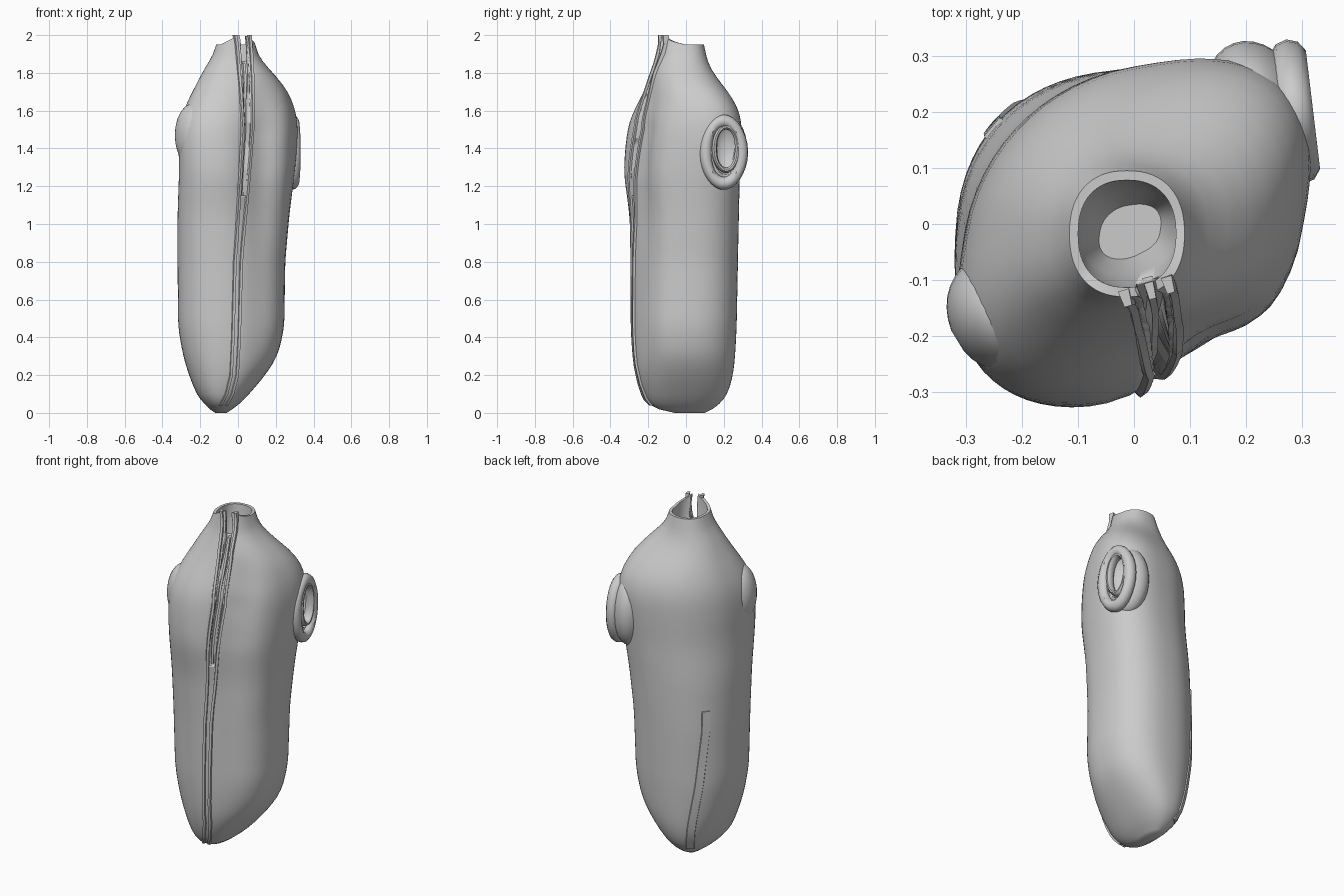
import bpy, bmesh, math
from mathutils import Vector

if "Cube" in bpy.data.objects:
    bpy.data.objects.remove(bpy.data.objects["Cube"])

# Body sections: z, x min, x max, y min, y max, skew
ROWS = [
    (0.00, -0.12, -0.06, -0.06, 0.10, 0.0), (0.02, -0.15, -0.03, -0.15, 0.14, 0.0),
    (0.05, -0.18, 0.01, -0.20, 0.18, 0.0), (0.10, -0.22, 0.06, -0.23, 0.22, 0.02),
    (0.20, -0.26, 0.145, -0.26, 0.25, 0.04), (0.30, -0.29, 0.21, -0.275, 0.26, 0.06),
    (0.45, -0.317, 0.245, -0.285, 0.268, 0.08), (0.80, -0.32, 0.25, -0.29, 0.275, 0.12),
    (1.05, -0.32, 0.272, -0.30, 0.28, 0.18), (1.27, -0.312, 0.30, -0.33, 0.285, 0.26),
    (1.43, -0.315, 0.315, -0.32, 0.295, 0.32), (1.55, -0.305, 0.315, -0.30, 0.295, 0.34),
    (1.65, -0.268, 0.29, -0.25, 0.26, 0.32), (1.74, -0.22, 0.24, -0.205, 0.19, 0.22),
    (1.82, -0.18, 0.165, -0.17, 0.13, 0.10), (1.88, -0.14, 0.115, -0.148, 0.11, 0.0),
    (1.95, -0.115, 0.09, -0.13, 0.095, 0.0)]
# Zip line seen from the front: z, x
SEAM = [(0.04, -0.075), (0.10, -0.045), (0.2, -0.02), (0.4, -0.01), (0.8, 0.0),
        (1.2, 0.03), (1.5, 0.05), (1.75, 0.045), (1.9, 0.035), (2.0, 0.025)]
# Depth of the hollow beside the zip: z, depth
DENT = [(0.05, 0.0), (0.3, 0.02), (0.8, 0.03), (1.1, 0.05), (1.3, 0.065), (1.5, 0.06),
        (1.7, 0.02), (1.8, 0.0)]
P = 0.86


def lerp_table(table, z):
    z = max(table[0][0], min(table[-1][0], z))
    for a, b in zip(table, table[1:]):
        if z <= b[0]:
            f = (z - a[0]) / (b[0] - a[0])
            return [u + (v - u) * f for u, v in zip(a, b)][1:]


def section(z):
    # Softened lookup so the profile has no kinks
    h = max(0, min(0.05, z * 0.25, (1.95 - z) * 0.3))
    parts = [lerp_table(ROWS, z + d * h) for d in (-1, -0.5, 0, 0.5, 1)]
    return [sum(c) / 5 for c in zip(*parts)]


def sp(v, p=P):
    return math.copysign(abs(v) ** p, v)


def surf(z, t):
    x0, x1, y0, y1, k = section(z)
    s = math.sin(t + k)
    x = (x0 + x1) / 2 + (x1 - x0) / 2 * sp(math.cos(t))
    y = (y0 + y1) / 2 + (y1 - y0) / 2 * sp(s)
    if s < 0:
        y += lerp_table(DENT, z)[0] * min(1, -2 * s) * math.exp(-((x - 0.12) / 0.1) ** 2)
    return Vector((x, y, z))


def front_t(z, x):
    x0, x1 = section(z)[:2]
    c = max(-1, min(1, (2 * x - x0 - x1) / (x1 - x0)))
    return -math.acos(sp(c, 1 / P))


def loft(name, rings, closed=False):
    bm = bmesh.new()
    vs = [[bm.verts.new(p) for p in r] for r in rings]
    n = len(vs[0])
    pairs = list(zip(vs, vs[1:])) + ([(vs[-1], vs[0])] if closed else [])
    for a, b in pairs:
        for i in range(n):
            j = (i + 1) % n
            bm.faces.new((a[i], a[j], b[j], b[i]))
    if not closed:
        bm.faces.new(vs[0][::-1])
        bm.faces.new(vs[-1])
    bmesh.ops.recalc_face_normals(bm, faces=bm.faces)
    me = bpy.data.meshes.new(name)
    bm.to_mesh(me)
    bm.free()
    ob = bpy.data.objects.new(name, me)
    bpy.context.collection.objects.link(ob)
    bpy.ops.object.select_all(action='DESELECT')
    ob.select_set(True)
    bpy.context.view_layer.objects.active = ob
    bpy.ops.object.shade_smooth_by_angle(angle=math.radians(40))
    return ob


def strip(name, path, offset, width, out, inn):
    # Band following the body surface; offset may vary with height
    rings = []
    for z, t in path:
        p = surf(z, t)
        d = surf(z, t + 0.04) - surf(z, t - 0.04)
        d = Vector((d.x, d.y, 0)).normalized()
        n = Vector((d.y, -d.x, 0))
        p += d * (offset(z) if callable(offset) else offset)
        w = width / 2
        rings.append([p - d * w - n * inn, p + d * w - n * inn,
                      p + d * w * 0.7 + n * out, p - d * w * 0.7 + n * out])
    return loft(name, rings)


def cut(target, cutter):
    cutter.hide_render = True
    cutter.display_type = 'WIRE'
    m = target.modifiers.new(cutter.name, 'BOOLEAN')
    m.operation = 'DIFFERENCE'
    m.solver = 'EXACT'
    m.object = cutter


def oval_frame(c, ang, u, a, b):
    s = Vector((-math.sin(ang), math.cos(ang), 0))
    return c + s * a * math.cos(u) + Vector((0, 0, b * math.sin(u)))


def oval_tube(name, c, ang, a, b, r, push):
    # Soft oval rim around an arm opening
    n = Vector((math.cos(ang), math.sin(ang), 0))
    rings = []
    for i in range(32):
        u = math.tau * i / 32
        p = oval_frame(c, ang, u, a, b)
        o = (p - c).normalized()
        rings.append([p + o * r * math.cos(v) + n * r * push * math.sin(v)
                      for v in (math.tau * j / 10 for j in range(10))])
    return loft(name, rings, closed=True)


def oval_blob(name, c, ang, depth, a, b):
    n = Vector((math.cos(ang), math.sin(ang), 0))
    rings = []
    for k in range(1, 16):
        w = math.pi * k / 16
        rings.append([oval_frame(c + n * depth * math.cos(w), ang, math.tau * i / 28,
                                 a * math.sin(w), b * math.sin(w)) for i in range(28)])
    return loft(name, rings)


# Body shell with hollow neck
N = 64
ANG = [math.tau * i / N for i in range(N)]
zs = [0, 0.008, 0.02, 0.035, 0.05, 0.075] + [0.1 + 0.04 * i for i in range(46)]
rings = [[surf(z, t) for t in ANG] for z in zs]


def neck_ring(z, s, tilt):
    mid = Vector((-0.012, -0.017, z))
    out = []
    for t in ANG:
        p = surf(z, t)
        q = mid + (p - mid) * s
        front = max(0, -p.y / 0.13) * max(0, 1 - abs(p.x - 0.025) / 0.12)
        q.z = z + tilt * front
        out.append(q)
    return out


rings += [neck_ring(1.95, 1, 0.06), neck_ring(1.95, 0.85, 0.06),
          neck_ring(1.87, 0.68, 0), neck_ring(1.78, 0.42, 0), neck_ring(1.70, 0.22, 0)]
body = loft("bag_body", rings)


# Zip line: two raised lips that spread apart above the waist
def lip_gap(z):
    return lerp_table([(0.0, 0.016), (0.9, 0.018), (1.35, 0.03), (1.8, 0.036), (2.0, 0.04)], z)[0]


path = [(z, front_t(z, lerp_table(SEAM, z)[0])) for z in
        [0.04, 0.07] + [0.1 + 0.05 * i for i in range(39)]]
upper = [q for q in path if q[0] > 1.1]
for side, nm in ((-1, "left"), (1, "right")):
    strip("zip_lip_" + nm, path, lambda z: side * lip_gap(z), 0.02, 0.010, 0.02)
cut(body, strip("zip_groove_cutter", upper + [(2.08, path[-1][1])], 0, 0.042, 0.05, 0.05))
strip("zip_tape", [q for q in upper if q[0] < 1.86], 0, 0.018, -0.02, 0.06)

# Right arm opening
C, A = Vector((0.287, 0.20, 1.38)), 0.12
oval_tube("arm_rim_outer", C, A, 0.096, 0.165, 0.034, 1.0)
oval_tube("arm_rim_inner", C + Vector((0, 0.012, 0.02)), A, 0.062, 0.115, 0.015, 1.7)
stub = oval_blob("arm_base", Vector((0.22, 0.205, 1.385)), 0.35, 0.09, 0.125, 0.2)
hole = oval_blob("arm_hole_cutter", C + Vector((0.01, 0.012, 0.02)), A, 0.075, 0.075, 0.14)
cut(body, hole)
cut(stub, hole)

# Left arm stub with a small slot
oval_blob("left_arm_stub", Vector((-0.235, -0.16, 1.47)), math.pi + 0.55, 0.095, 0.11, 0.17)
oval_tube("left_arm_slot", Vector((-0.212, -0.222, 1.575)), math.pi + 0.95, 0.025, 0.045, 0.01, 1.0)

# Rear seam ridge
strip("rear_seam", [(0.06 + 0.06 * i, 2.1 + 0.28 * min(1, i / 12)) for i in range(15)],
      0, 0.06, 0.005, 0.02)
